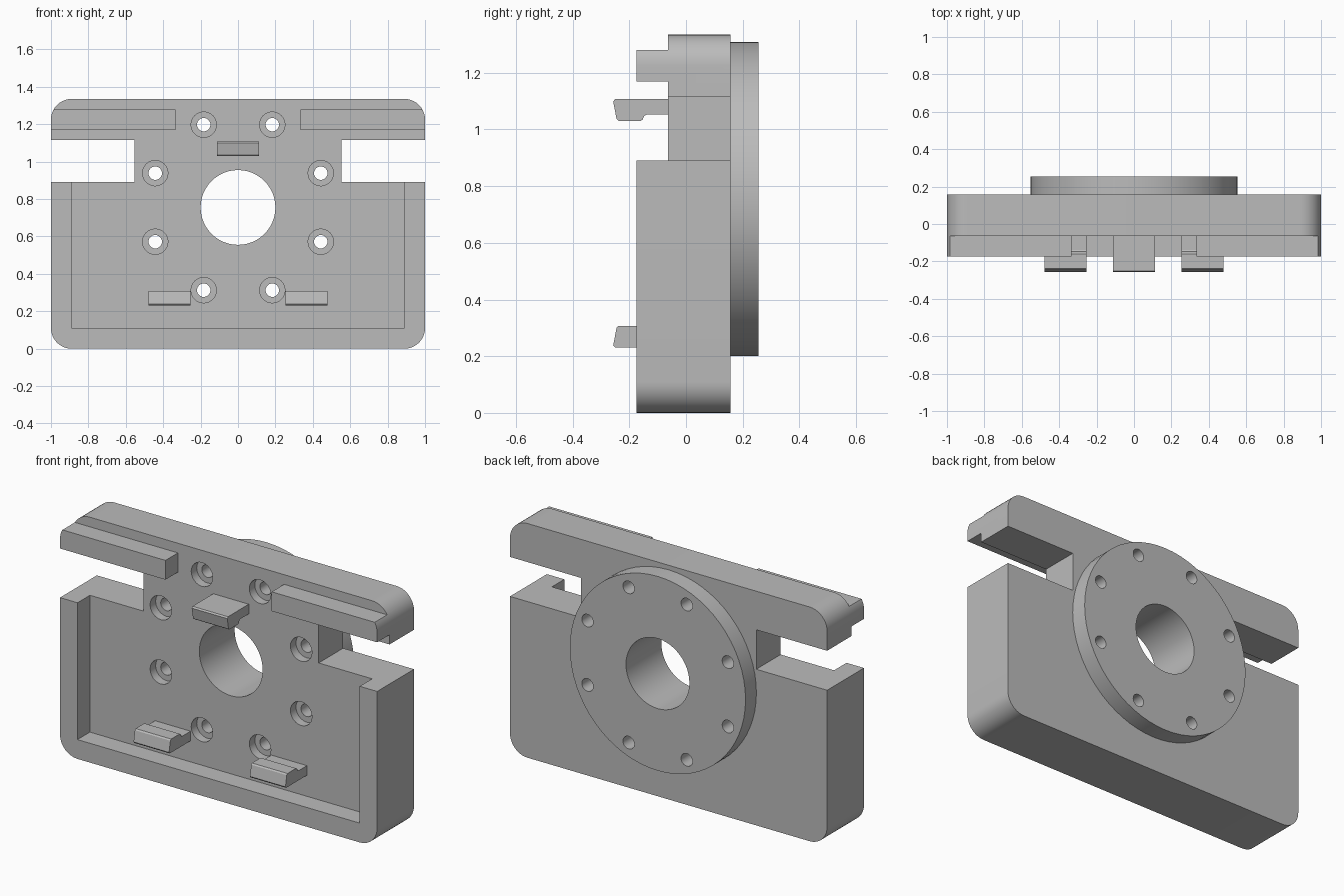
import bpy
import bmesh
from math import sin, cos, pi, radians
from mathutils import Vector

cube = bpy.data.objects.get("Cube")
if cube:
    bpy.data.objects.remove(cube, do_unlink=True)

grey = bpy.data.materials.new("plain grey")
grey.use_nodes = True
COLOUR = (0.5, 0.5, 0.5, 1)
grey.diffuse_color = COLOUR
grey.node_tree.nodes["Principled BSDF"].inputs["Base Color"].default_value = COLOUR

FRONT, FLOOR, BACK, DISC_BACK = -0.175, -0.063, 0.157, 0.255
HEIGHT, HUB_Z = 1.335, 0.755


def prism(name, points, offset):
    """Extrude a closed outline of 3D points along an offset vector."""
    bm = bmesh.new()
    face = bm.faces.new([bm.verts.new(p) for p in points])
    grown = bmesh.ops.extrude_face_region(bm, geom=[face])["geom"]
    verts = [g for g in grown if isinstance(g, bmesh.types.BMVert)]
    bmesh.ops.translate(bm, verts=verts, vec=Vector(offset))
    bmesh.ops.recalc_face_normals(bm, faces=bm.faces)
    mesh = bpy.data.meshes.new(name)
    bm.to_mesh(mesh)
    bm.free()
    mesh.materials.append(grey)
    obj = bpy.data.objects.new(name, mesh)
    bpy.context.collection.objects.link(obj)
    return obj


def slab(name, outline, y0, y1):
    """Extrude an (x, z) outline from y0 to y1."""
    return prism(name, [(x, y0, z) for x, z in outline], (0, y1 - y0, 0))


def circle(x, z, r, n):
    return [(x + r * cos(2 * pi * i / n), z + r * sin(2 * pi * i / n)) for i in range(n)]


def rounded_rectangle(half_width, height, r, n=10):
    pts = []
    corners = [(1, height - r), (-1, height - r), (-1, r), (1, r)]
    for k, (side, z) in enumerate(corners):
        for i in range(n + 1):
            a = (k + i / n) * pi / 2
            pts.append((side * (half_width - r) + r * cos(a), z + r * sin(a)))
    return pts


def select_only(obj):
    bpy.ops.object.select_all(action="DESELECT")
    obj.select_set(True)
    bpy.context.view_layer.objects.active = obj


def combine(target, tool, operation):
    select_only(target)
    mod = target.modifiers.new("combine", "BOOLEAN")
    mod.operation = operation
    mod.solver = "EXACT"
    mod.object = tool
    bpy.ops.object.modifier_apply(modifier=mod.name)
    bpy.data.objects.remove(tool, do_unlink=True)


# Rounded block that becomes the base plate, rim and rails
plate = slab("mounting_plate", rounded_rectangle(1, HEIGHT, 0.11), FRONT, BACK)

# Front recess, leaving the U-shaped rim and two upper rails
half = [(0.89, 0.11), (0.89, 0.89), (1.1, 0.89), (1.1, 1.17),
        (0.335, 1.17), (0.335, 1.28), (1.1, 1.28), (1.1, 1.5)]
recess = half + [(-x, z) for x, z in reversed(half)]
combine(plate, slab("recess_cutter", recess, -0.4, FLOOR), "DIFFERENCE")

# Side notches
for s in (-1, 1):
    notch = [(s * 0.553, 0.89), (s * 1.2, 0.89), (s * 1.2, 1.115), (s * 0.553, 1.115)]
    combine(plate, slab("notch_cutter", notch, -0.4, 0.4), "DIFFERENCE")

# Round flange on the back
flange = slab("back_flange", circle(0, HUB_Z, 0.554, 64), BACK - 0.03, DISC_BACK)
combine(plate, flange, "UNION")

# Central bore and ring of counterbored bolt holes
combine(plate, slab("bore_cutter", circle(0, HUB_Z, 0.2, 48), -0.4, 0.4), "DIFFERENCE")
for i in range(8):
    a = (i + 0.5) * pi / 4
    x, z = 0.479 * cos(a), HUB_Z + 0.479 * sin(a)
    combine(plate, slab("bolt_cutter", circle(x, z, 0.036, 24), -0.4, 0.4), "DIFFERENCE")
    combine(plate, slab("counterbore_cutter", circle(x, z, 0.068, 24), -0.4, FLOOR + 0.05),
            "DIFFERENCE")

select_only(plate)
bpy.ops.object.shade_smooth_by_angle(angle=radians(30))

# Hooked clips: (y, height above the flat side) profile, lip at the free end
HOOK = [(FLOOR + 0.01, 0), (-0.25, 0), (-0.257, 0.008), (-0.245, 0.07), (-0.238, 0.077),
        (-0.16, 0.077), (-0.153, 0.072), (-0.148, 0.06), (-0.14, 0.055), (FLOOR + 0.01, 0.055)]


def clip(name, x, z, direction):
    prism(name, [(x - 0.112, y, z + direction * h) for y, h in HOOK], (0.224, 0, 0))


clip("top_clip", 0, 1.107, -1)
clip("lower_left_clip", 0.367, 0.23, 1)
clip("lower_right_clip", -0.367, 0.23, 1)
